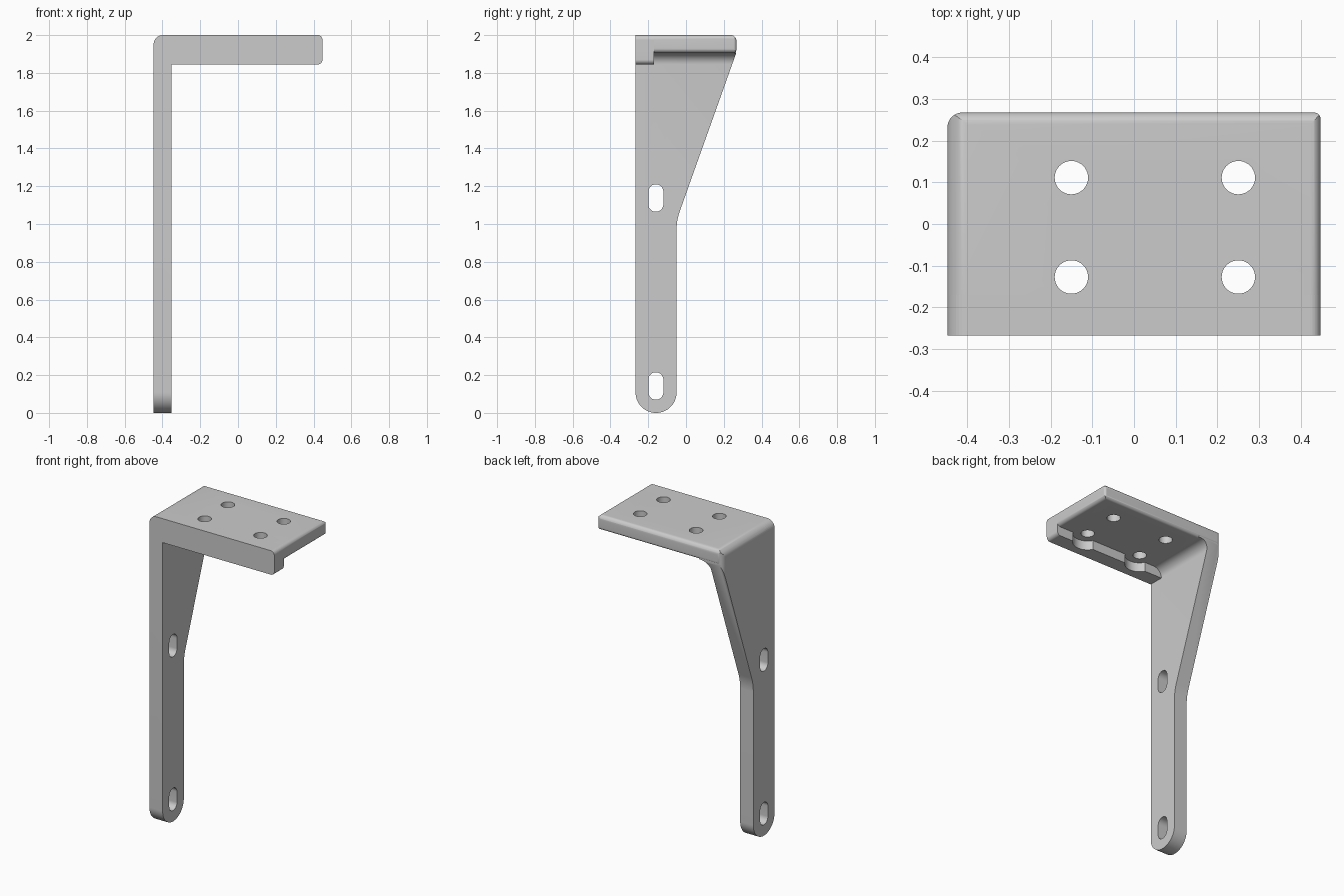
import bpy, bmesh, math
from mathutils import Vector

if "Cube" in bpy.data.objects:
    bpy.data.objects.remove(bpy.data.objects["Cube"])

grey = bpy.data.materials.new("light grey")
grey.use_nodes = True
grey.diffuse_color = (0.6, 0.6, 0.6, 1)
grey.node_tree.nodes["Principled BSDF"].inputs["Base Color"].default_value = (0.6, 0.6, 0.6, 1)


def rounded(corners, steps=10):
    """Outline from (u, v, radius) corners, each filleted by its radius."""
    out = []
    for i, (u, v, r) in enumerate(corners):
        p = Vector((u, v))
        if r == 0:
            out.append(p)
            continue
        a = (Vector(corners[i - 1][:2]) - p).normalized()
        b = (Vector(corners[(i + 1) % len(corners)][:2]) - p).normalized()
        half = a.angle(b) / 2
        centre = p + (a + b).normalized() * r / math.sin(half)
        start = (p + a * r / math.tan(half) - centre).normalized()
        end = (p + b * r / math.tan(half) - centre).normalized()
        out += [centre + r * start.slerp(end, k / steps) for k in range(steps + 1)]
    return out


def prism(name, outline, axis, lo, hi):
    """Extrude an outline along an axis from lo to hi."""
    place = {"x": lambda p, w: (w, p.x, p.y),
             "y": lambda p, w: (p.x, w, p.y),
             "z": lambda p, w: (p.x, p.y, w)}[axis]
    bm = bmesh.new()
    rings = [[bm.verts.new(place(p, w)) for p in outline] for w in (lo, hi)]
    bm.faces.new(rings[0])
    bm.faces.new(rings[1])
    for i in range(len(outline)):
        bm.faces.new((rings[0][i - 1], rings[0][i], rings[1][i], rings[1][i - 1]))
    bmesh.ops.recalc_face_normals(bm, faces=bm.faces)
    mesh = bpy.data.meshes.new(name)
    bm.to_mesh(mesh)
    bm.free()
    mesh.materials.append(grey)
    obj = bpy.data.objects.new(name, mesh)
    bpy.context.collection.objects.link(obj)
    return obj


def combine(obj, other, operation):
    """Apply a boolean and discard the second solid."""
    mod = obj.modifiers.new("solid", "BOOLEAN")
    mod.object, mod.operation, mod.solver = other, operation, "EXACT"
    bpy.context.view_layer.objects.active = obj
    bpy.ops.object.modifier_apply(modifier=mod.name)
    bpy.data.objects.remove(other)


def circle(x, y, r, n=40):
    return [Vector((x + r * math.cos(math.tau * k / n), y + r * math.sin(math.tau * k / n)))
            for k in range(n)]


def bar(bottom):
    """Front outline shared by the top plate and its front lip."""
    return rounded([(-W, bottom, 0), (W, bottom, 0.025), (W, 2, 0.025), (-W, 2, 0.05)])


def plan():
    """Top outline with rounded rear corners."""
    return rounded([(-W, -D, 0), (W, -D, 0), (W, D, 0.016), (-W, D, 0.036)])


W, D = 0.447, 0.267          # half width and half depth
UNDER, LIP = 1.905, 1.845    # plate underside and lip underside
HOLE_X, HOLE_Y = (-0.15, 0.25), (-0.127, 0.111)

# Top plate, rounded at the rear edge
bracket = prism("angle_bracket", bar(UNDER), "y", -D, D)
section = rounded([(-D, UNDER, 0), (D, UNDER, 0.02), (D, 2, 0.03), (-D, 2, 0)])
combine(bracket, prism("plate_section", section, "x", -1, 1), "INTERSECT")
combine(bracket, prism("plate_plan", plan(), "z", 1, 3), "INTERSECT")

# Upright leg with inner fillet, tapering gusset and round foot
leg = prism("leg", rounded([(-W, 0, 0), (-0.353, 0, 0), (-0.353, UNDER, 0.06),
                            (-0.28, UNDER, 0), (-0.28, 1.95, 0), (-W, 1.95, 0)]), "y", -D, D)
side = rounded([(-D, 0, 0.108), (-0.05, 0, 0.108), (-0.05, 1.02, 0.3),
                (0.264, 1.9, 0), (0.264, 2.1, 0), (-D, 2.1, 0)], 16)
combine(leg, prism("leg_side", side, "x", -1, 1), "INTERSECT")
combine(leg, prism("leg_plan", plan(), "z", -1, 3), "INTERSECT")

# Slots through the leg
for low in (0.07, 1.065):
    slot = rounded([(-0.199, low, 0.039), (-0.12, low, 0.039),
                    (-0.12, low + 0.145, 0.039), (-0.199, low + 0.145, 0.039)])
    combine(leg, prism("slot", slot, "x", -1, 1), "DIFFERENCE")

# Front lip, scalloped for clearance around the front holes
lip = prism("lip", bar(LIP), "y", -D, -0.17)
for x in HOLE_X:
    combine(lip, prism("scallop", circle(x, HOLE_Y[0], 0.088), "z", 1.7, UNDER), "DIFFERENCE")

combine(bracket, leg, "UNION")
combine(bracket, lip, "UNION")

# Screw holes through the plate
for x in HOLE_X:
    for y in HOLE_Y:
        combine(bracket, prism("hole", circle(x, y, 0.04), "z", 1.7, 2.2), "DIFFERENCE")

bpy.ops.object.select_all(action="DESELECT")
bracket.select_set(True)
bpy.context.view_layer.objects.active = bracket
bpy.ops.object.shade_smooth_by_angle(angle=math.radians(30))
